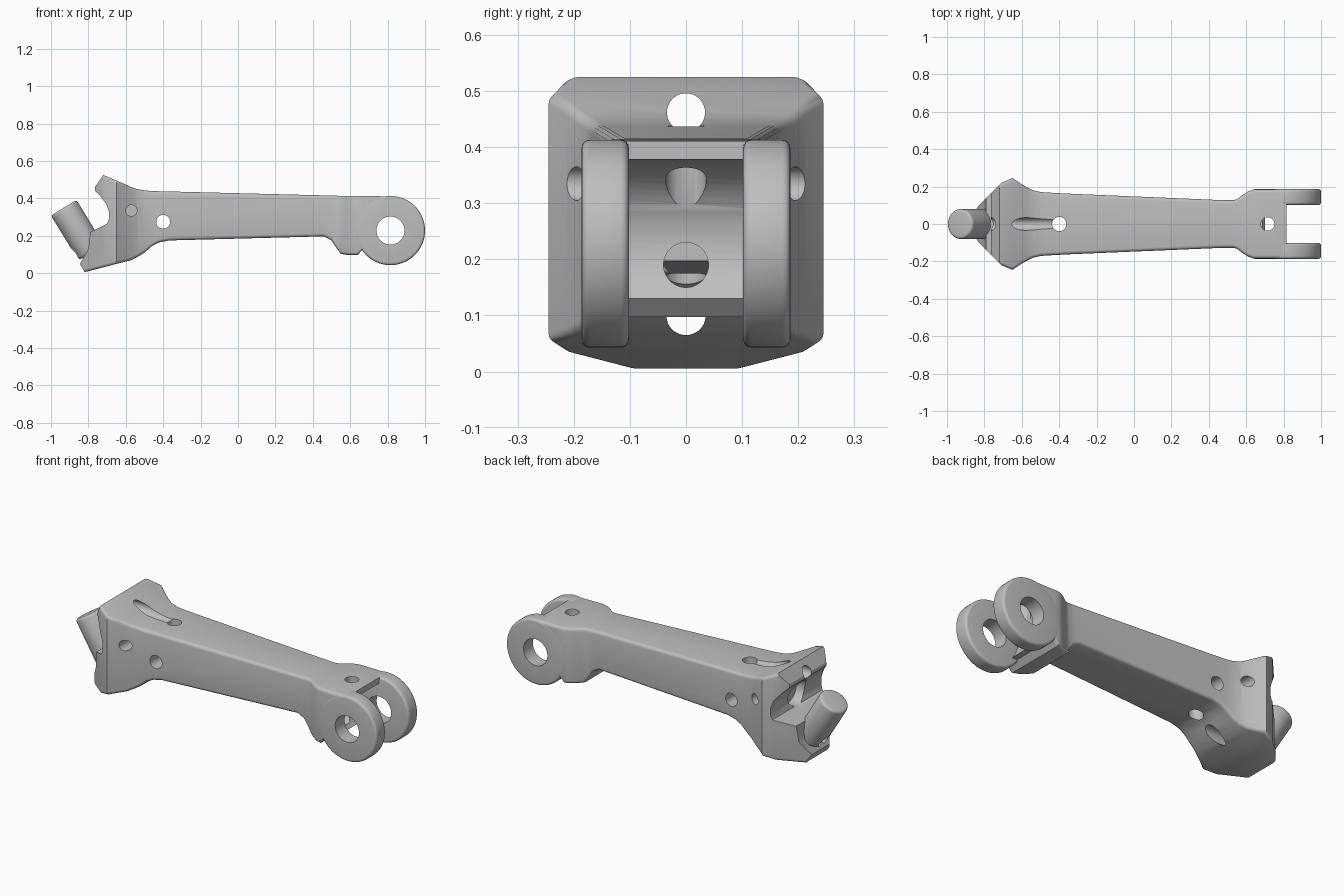
import bpy, bmesh, math
from mathutils import Vector

if "Cube" in bpy.data.objects:
    bpy.data.objects.remove(bpy.data.objects["Cube"], do_unlink=True)

grey = bpy.data.materials.new("plain_grey")
grey.use_nodes = True
grey.diffuse_color = (0.52, 0.52, 0.52, 1)
grey.node_tree.nodes["Principled BSDF"].inputs["Base Color"].default_value = (0.52, 0.52, 0.52, 1)
cutters = []


def finish_mesh(name, bm):
    bmesh.ops.recalc_face_normals(bm, faces=bm.faces)
    mesh = bpy.data.meshes.new(name)
    bm.to_mesh(mesh)
    bm.free()
    obj = bpy.data.objects.new(name, mesh)
    bpy.context.scene.collection.objects.link(obj)
    return obj


def rod(name, start, end, radius, sides=48):
    """Cylinder between two points."""
    a, b = Vector(start), Vector(end)
    bm = bmesh.new()
    bmesh.ops.create_cone(bm, cap_ends=True, segments=sides, radius1=radius,
                          radius2=radius, depth=(b - a).length)
    turn = (b - a).to_track_quat('Z', 'Y').to_matrix().to_4x4()
    turn.translation = (a + b) / 2
    bmesh.ops.transform(bm, matrix=turn, verts=bm.verts)
    return finish_mesh(name, bm)


def prism(name, outline, half_width):
    """Side outline (x, z) extruded along y."""
    bm = bmesh.new()
    face = bm.faces.new([bm.verts.new((x, -half_width, z)) for x, z in outline])
    side = bmesh.ops.extrude_face_region(bm, geom=[face])
    moved = [v for v in side["geom"] if isinstance(v, bmesh.types.BMVert)]
    bmesh.ops.translate(bm, verts=moved, vec=(0, 2 * half_width, 0))
    return finish_mesh(name, bm)


def cutter(obj):
    obj.hide_render = True
    cutters.append(obj)
    return obj


def cut(obj, tools):
    for tool in tools:
        mod = obj.modifiers.new("cut", 'BOOLEAN')
        mod.operation, mod.solver, mod.object = 'DIFFERENCE', 'EXACT', tool


def soften(obj, width):
    mod = obj.modifiers.new("rounded_edges", 'BEVEL')
    mod.width, mod.segments = width, 4
    mod.limit_method, mod.angle_limit = 'ANGLE', math.radians(50)


def loft(name, stations, radius, steps=4):
    """Skin of rounded rectangles: x, half width, bottom, top."""
    bm = bmesh.new()
    rings = []
    for x, half, low, high in stations:
        ring = []
        for quarter, (sy, top) in enumerate(((1, 1), (-1, 1), (-1, 0), (1, 0))):
            cy = sy * (half - radius)
            cz = high - radius if top else low + radius
            for i in range(steps + 1):
                t = math.pi / 2 * (quarter + i / steps)
                ring.append(bm.verts.new((x, cy + radius * math.cos(t), cz + radius * math.sin(t))))
        rings.append(ring)
    for a, b in zip(rings, rings[1:]):
        for i in range(len(a)):
            j = (i + 1) % len(a)
            bm.faces.new((a[i], a[j], b[j], b[i]))
    bm.faces.new(rings[0])
    bm.faces.new(rings[-1])
    return finish_mesh(name, bm)


# Tapered arm with flared head and widened fork root
arm = loft("arm_body", [
    (-.85, .07, 0, .58), (-.83, .10, .003, .57), (-.71, .22, .034, .521),
    (-.65, .245, .05, .495), (-.60, .212, .062, .474), (-.57, .195, .07, .46),
    (-.54, .18, .085, .45), (-.50, .171, .11, .443), (-.46, .168, .145, .439),
    (-.42, .166, .165, .438), (-.37, .163, .175, .437), (.46, .128, .197, .416),
    (.50, .127, .175, .415), (.53, .127, .13, .414), (.55, .132, .103, .414),
    (.58, .155, .098, .413), (.61, .174, .097, .413), (.64, .185, .097, .412),
    (.67, .185, .13, .412), (.815, .185, .13, .411)], .018)

# Hooked end face of the head
head_face = cutter(prism("head_face_cutter", [
    (-1.1, -.1), (-.825, -.1), (-.82, .005), (-.845, .05), (-.80, .13),
    (-.79, .22), (-.73, .25), (-.70, .265), (-.69, .29), (-.69, .33),
    (-.705, .37), (-.735, .41), (-.765, .44), (-.765, .46), (-.72, .525),
    (-.68, .58), (-.68, .7), (-1.1, .7)], .4))

# Bores, grooves and the round fork seat
pivot_x, pivot_z = .815, .228
seat = cutter(rod("fork_seat_cutter", (pivot_x, -.3, pivot_z), (pivot_x, .3, pivot_z), .15, 64))
pivot = cutter(rod("pivot_cutter", (pivot_x, -.3, pivot_z), (pivot_x, .3, pivot_z), .075))
lower_bore = cutter(rod("lower_bore_cutter", (-1.1, 0, .1), (-.35, 0, .1), .035))
bores = [lower_bore] + [cutter(rod(name + "_cutter", a, b, r)) for name, a, b, r in (
    ("top_groove", (-.9, 0, .462), (-.39, 0, .462), .034),
    ("cross_hole", (-.4, -.4, .275), (-.4, .4, .275), .037),
    ("vertical_hole", (-.4, 0, -.1), (-.4, 0, .7), .038),
    ("fork_oil_hole", (.715, 0, .2), (.715, 0, .6), .036),
    ("fork_bore", (.45, 0, .19), (.75, 0, .19), .04),
    ("left_pin_hole", (-.57, .1, .335), (-.57, .4, .335), .03),
    ("right_pin_hole", (-.57, -.1, .335), (-.57, -.4, .335), .03),
    ("head_socket", (-.8, 0, .335), (-.64, 0, .335), .075))]
cut(arm, [head_face, seat] + bores)

# Fork lugs on both sides
parts = [arm]
for name, side in (("left_lug", 1), ("right_lug", -1)):
    lug = rod(name, (pivot_x, side * .102, pivot_z), (pivot_x, side * .186, pivot_z), .185, 64)
    soften(lug, .014)
    cut(lug, [pivot])
    parts.append(lug)

# Slanted post at the head
post = rod("slanted_post", (-.932, 0, .35), (-.785, 0, .11), .08)
soften(post, .014)
cut(post, [lower_bore])
parts.append(post)

# Bake the cuts, remove the helpers, shade
graph = bpy.context.evaluated_depsgraph_get()
graph.update()
baked = [bpy.data.meshes.new_from_object(p.evaluated_get(graph)) for p in parts]
for part, mesh in zip(parts, baked):
    part.modifiers.clear()
    part.data = mesh
    mesh.materials.clear()
    mesh.materials.append(grey)
    for face in mesh.polygons:
        face.material_index = 0
for tool in cutters:
    bpy.data.objects.remove(tool, do_unlink=True)
bpy.ops.object.select_all(action='DESELECT')
for part in parts:
    part.select_set(True)
bpy.context.view_layer.objects.active = arm
bpy.ops.object.shade_smooth_by_angle(angle=math.radians(32))
